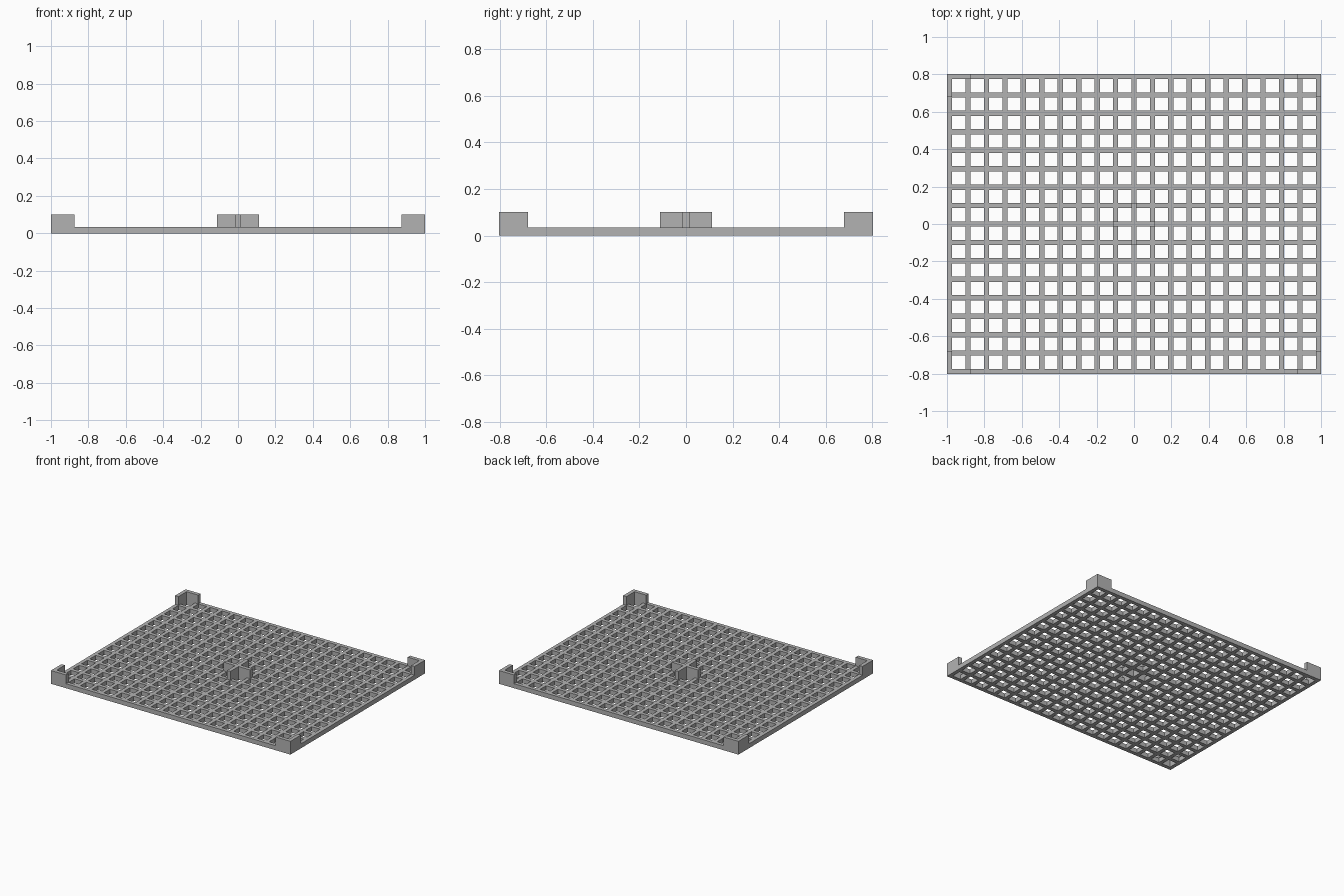
import bpy
import bmesh

# Main proportions
COLS, ROWS = 20, 16
BAR = 2 / 71
PITCH = 3.5 * BAR
HALF_X, HALF_Y = 1.0, (ROWS * PITCH + BAR) / 2
BASE, TOP = 0.034, 0.1
CORNER, CROSS = 0.125, 0.111

cube = bpy.data.objects.get("Cube")
if cube:
    bpy.data.objects.remove(cube, do_unlink=True)

grey = bpy.data.materials.new("plain_grey")
grey.use_nodes = True
colour = (0.45, 0.45, 0.45, 1)
grey.diffuse_color = colour
grey.node_tree.nodes["Principled BSDF"].inputs["Base Color"].default_value = colour


def extrude_up(name, bm, height):
    """Raise the flat faces in bm into a closed solid object."""
    result = bmesh.ops.extrude_face_region(bm, geom=bm.faces[:], use_keep_orig=True)
    raised = [g for g in result["geom"] if isinstance(g, bmesh.types.BMVert)]
    bmesh.ops.translate(bm, verts=raised, vec=(0, 0, height))
    bmesh.ops.recalc_face_normals(bm, faces=bm.faces[:])
    mesh = bpy.data.meshes.new(name)
    bm.to_mesh(mesh)
    bm.free()
    mesh.materials.append(grey)
    obj = bpy.data.objects.new(name, mesh)
    bpy.context.collection.objects.link(obj)
    return obj


def prism(name, points, bottom, top):
    bm = bmesh.new()
    bm.faces.new([bm.verts.new((x, y, bottom)) for x, y in points])
    return extrude_up(name, bm, top - bottom)


def bar_edges(count, half):
    """Both edges of every bar along one direction."""
    return [-half + i * PITCH + side for i in range(count + 1) for side in (0, BAR)]


# Perforated tray floor: every cell is filled unless it lies between bars both ways
xs, ys = bar_edges(COLS, HALF_X), bar_edges(ROWS, HALF_Y)
bm = bmesh.new()
verts = [[bm.verts.new((x, y, 0)) for y in ys] for x in xs]
for i in range(len(xs) - 1):
    for j in range(len(ys) - 1):
        if not (i % 2 and j % 2):
            bm.faces.new((verts[i][j], verts[i + 1][j],
                          verts[i + 1][j + 1], verts[i][j + 1]))
extrude_up("lattice_floor", bm, BASE)

# L-shaped corner brackets
bracket = [(0, 0), (CORNER, 0), (CORNER, BAR), (BAR, BAR), (BAR, CORNER), (0, CORNER)]
for sx, side in ((1, "left"), (-1, "right")):
    for sy, end in ((-1, "front"), (1, "back")):
        points = [(sx * (HALF_X - x), sy * (HALF_Y - y)) for x, y in bracket]
        prism(f"{end}_{side}_bracket", points, BASE, TOP)

# Cross-shaped centre divider
h, c = BAR / 2, CROSS
cross = [(c, -h), (c, h), (h, h), (h, c), (-h, c), (-h, h),
         (-c, h), (-c, -h), (-h, -h), (-h, -c), (h, -c), (h, -h)]
prism("centre_cross", cross, BASE, TOP)
